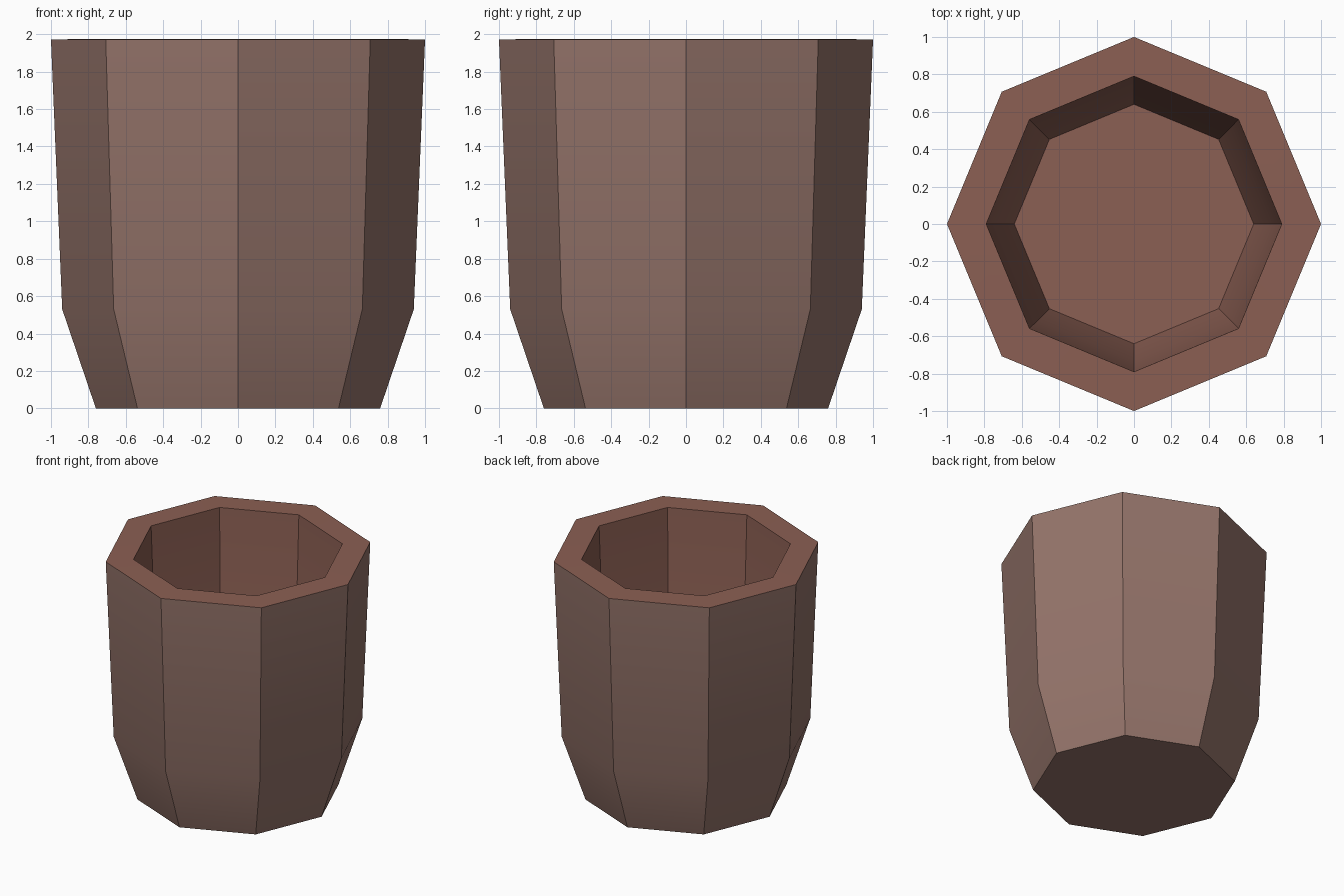
import bpy, bmesh, math

if "Cube" in bpy.data.objects:
    bpy.data.objects.remove(bpy.data.objects["Cube"])

def material(name, rgb):
    m = bpy.data.materials.new(name)
    m.diffuse_color = (*rgb, 1)
    m.use_nodes = True
    m.node_tree.nodes["Principled BSDF"].inputs["Base Color"].default_value = m.diffuse_color
    return m

# Profile (radius, height): outer foot, shoulder, rim, then down the inside
PROFILE = [(0.76, 0.0), (0.94, 0.53), (1.0, 1.972),
           (0.79, 1.975), (0.735, 0.565), (0.64, 0.16)]
SIDES = 8

bm = bmesh.new()
rings = [[bm.verts.new((r * math.cos(2 * math.pi * i / SIDES),
                        r * math.sin(2 * math.pi * i / SIDES), z))
          for i in range(SIDES)] for r, z in PROFILE]

# Walls and rim: the first two bands are the outside, the rest the inside
for k in range(len(rings) - 1):
    a, b = rings[k], rings[k + 1]
    for i in range(SIDES):
        j = (i + 1) % SIDES
        f = bm.faces.new((a[i], a[j], b[j], b[i]))
        f.material_index = 0 if k < 2 else 1

# Underside and inner floor
bm.faces.new(rings[0][::-1]).material_index = 0
bm.faces.new(rings[-1]).material_index = 1

mesh = bpy.data.meshes.new("octagonal_pot")
bm.to_mesh(mesh)
bm.free()
mesh.materials.append(material("dusty clay outside", (0.30, 0.175, 0.145)))
mesh.materials.append(material("red clay inside", (0.26, 0.115, 0.087)))
pot = bpy.data.objects.new("octagonal_pot", mesh)
bpy.context.collection.objects.link(pot)

# Smooth the gentle shoulder bend, keep the facets sharp
bpy.context.view_layer.objects.active = pot
pot.select_set(True)
bpy.ops.object.shade_smooth_by_angle(angle=math.radians(30))
